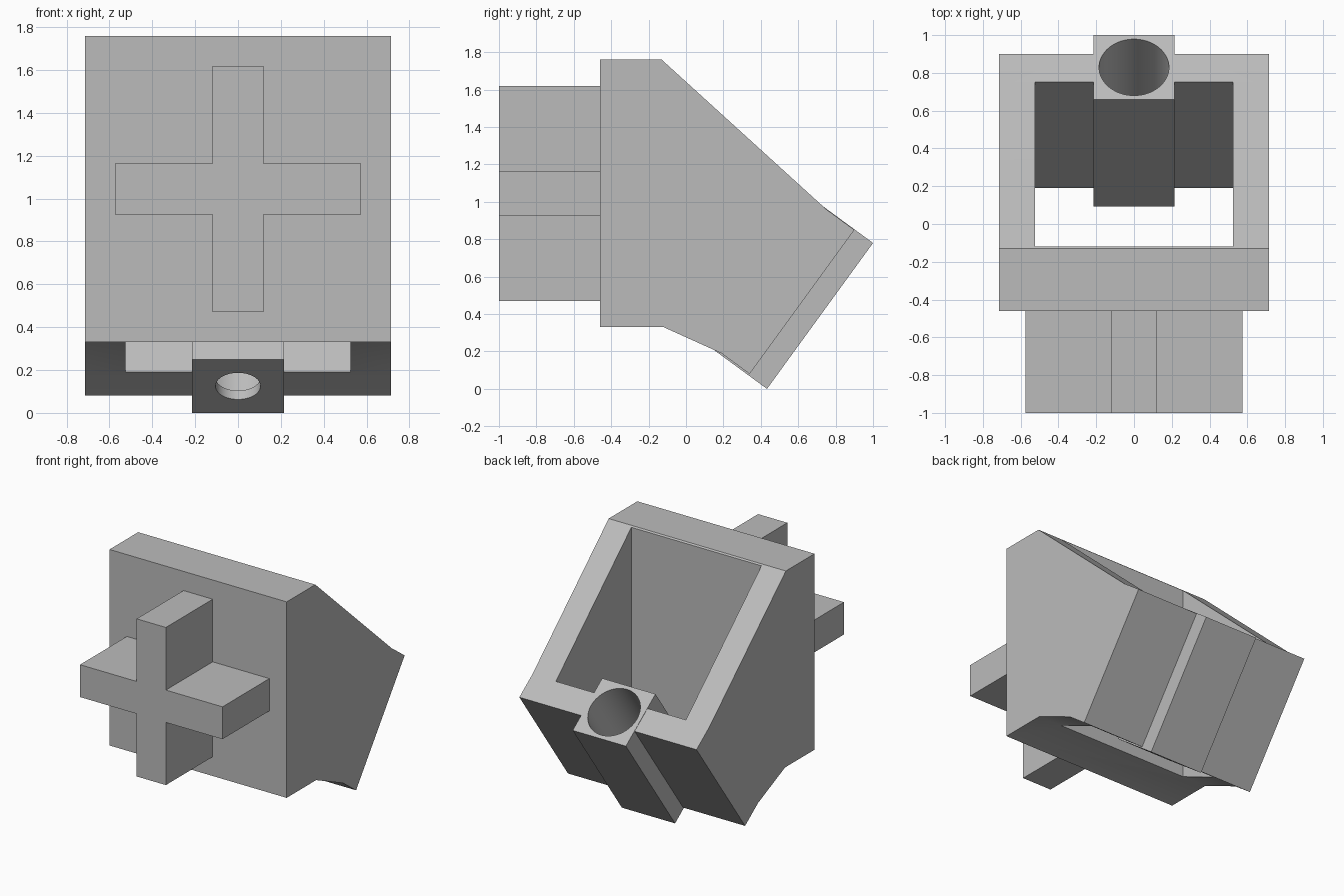
import bpy, bmesh, math
from mathutils import Vector

cube = bpy.data.objects.get("Cube")
if cube:
    bpy.data.objects.remove(cube, do_unlink=True)

grey = bpy.data.materials.new("light grey plastic")
grey.use_nodes = True
colour = (0.5, 0.5, 0.5, 1)
grey.diffuse_color = colour
grey.node_tree.nodes["Principled BSDF"].inputs["Base Color"].default_value = colour


def finish(name, bm):
    bmesh.ops.recalc_face_normals(bm, faces=bm.faces)
    mesh = bpy.data.meshes.new(name)
    bm.to_mesh(mesh)
    bm.free()
    mesh.materials.append(grey)
    obj = bpy.data.objects.new(name, mesh)
    bpy.context.collection.objects.link(obj)
    return obj


def prism(name, points, sweep):
    """Extrude a closed outline of 3D points along a vector."""
    bm = bmesh.new()
    face = bm.faces.new([bm.verts.new(p) for p in points])
    result = bmesh.ops.extrude_face_region(bm, geom=[face], use_keep_orig=True)
    moved = [v for v in result["geom"] if isinstance(v, bmesh.types.BMVert)]
    bmesh.ops.translate(bm, verts=moved, vec=sweep)
    return finish(name, bm)


def side_prism(name, profile, half_width):
    """Extrude a (y, z) side profile symmetrically across x."""
    return prism(name, [(-half_width, y, z) for y, z in profile], (2 * half_width, 0, 0))


def cylinder(name, radius, start, end):
    axis = end - start
    bm = bmesh.new()
    bmesh.ops.create_cone(bm, cap_ends=True, segments=64, radius1=radius,
                          radius2=radius, depth=axis.length)
    obj = finish(name, bm)
    obj.location = (start + end) / 2
    obj.rotation_euler.x = -math.atan2(axis.y, axis.z)
    return obj


def combine(target, tool, operation):
    """Apply a boolean and remove its tool object."""
    mod = target.modifiers.new(operation.lower(), "BOOLEAN")
    mod.operation, mod.solver, mod.object = operation, "EXACT", tool
    bpy.context.view_layer.objects.active = target
    bpy.ops.object.modifier_apply(modifier=mod.name)
    bpy.data.objects.remove(tool, do_unlink=True)


# Housing: front plate, two side walls and a tilted back wall
housing = side_prism("housing", [(-0.46, 0.33), (-0.46, 1.76), (-0.13, 1.76), (0.75, 0.96),
                                 (0.90, 0.85), (0.34, 0.08), (0.19, 0.19), (-0.12, 0.33)], 0.715)

# Cavity open at the top and bottom
cavity = side_prism("cavity_cutter", [(-0.12, -0.235), (-0.12, 2.2), (1.64, 2.18)], 0.525)
combine(housing, cavity, "DIFFERENCE")

# Square socket running along the back wall
socket = side_prism("socket", [(1.0, 0.78), (0.433, 0.0), (0.092, 0.25), (0.659, 1.03)], 0.215)
combine(housing, socket, "UNION")

# Wide bore from the top, with a narrow hole through the socket floor
low, high = Vector((0, 0.2625, 0.125)), Vector((0, 0.8295, 0.905))
axis = (high - low).normalized()
combine(housing, cylinder("bore_cutter", 0.185, low + axis * 0.05, high + axis * 0.1), "DIFFERENCE")
combine(housing, cylinder("hole_cutter", 0.105, low - axis * 0.1, low + axis * 0.1), "DIFFERENCE")

# Cross-shaped peg on the front
t, w, h = 0.118, 0.575, 0.575
quarter = [(t, h), (t, t), (w, t)]
outline = []
for sx, sz, order in ((1, 1, 1), (1, -1, -1), (-1, -1, 1), (-1, 1, -1)):
    outline += [(sx * x, -1.0, 1.045 + sz * z) for x, z in quarter[::order]]
peg = prism("cross_peg", outline, (0, 0.54, 0))

# Smooth bore, sharp edges elsewhere
for obj in bpy.context.selected_objects:
    obj.select_set(False)
housing.select_set(True)
bpy.context.view_layer.objects.active = housing
bpy.ops.object.shade_smooth_by_angle(angle=math.radians(30))
